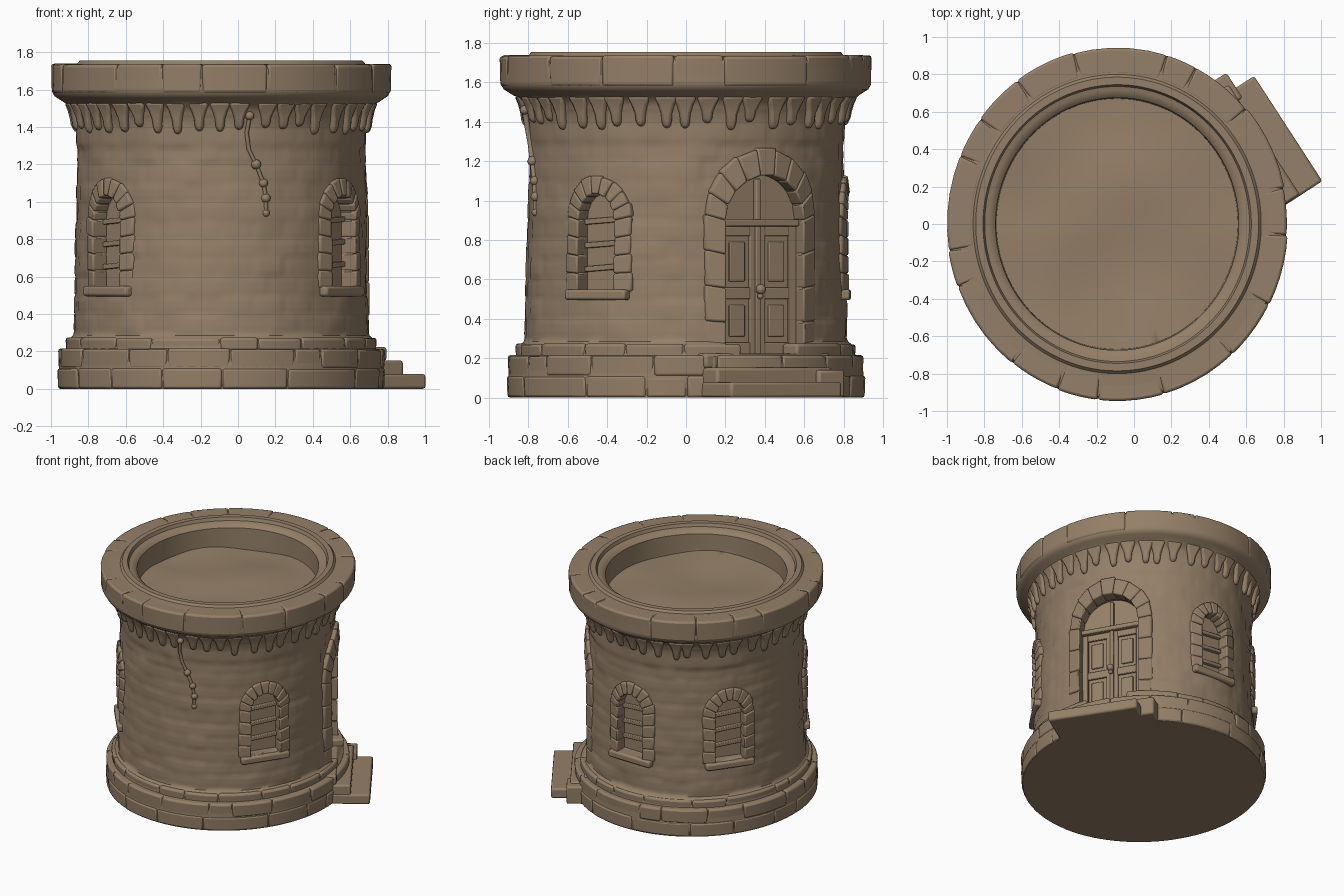
import bpy, bmesh, random
from math import sin, cos, pi, radians, sqrt, floor
from mathutils import Vector, Matrix, noise

random.seed(4)
cube = bpy.data.objects.get("Cube")
if cube:
    bpy.data.objects.remove(cube)

CX, SQUASH, WALL = -0.09, 0.963, 0.81
DOOR, WINDOWS = 30, (-34, 89, 144, 219)

stone = bpy.data.materials.new("weathered_stone")
stone.use_nodes = True
stone.diffuse_color = (0.30, 0.215, 0.138, 1)
stone.node_tree.nodes["Principled BSDF"].inputs["Base Color"].default_value = stone.diffuse_color
stone.node_tree.nodes["Principled BSDF"].inputs["Roughness"].default_value = 0.9


def polar(r, a, z):
    return Vector((CX + r * cos(a) * SQUASH, r * sin(a), z))


def finish(bm, name, bevel=0.0, angle=35):
    bmesh.ops.recalc_face_normals(bm, faces=bm.faces)
    me = bpy.data.meshes.new(name)
    bm.to_mesh(me)
    bm.free()
    me.materials.append(stone)
    ob = bpy.data.objects.new(name, me)
    bpy.context.collection.objects.link(ob)
    bpy.ops.object.select_all(action='DESELECT')
    ob.select_set(True)
    bpy.context.view_layer.objects.active = ob
    bpy.ops.object.shade_smooth_by_angle(angle=radians(angle))
    if bevel:
        mod = ob.modifiers.new("worn_edges", 'BEVEL')
        mod.width, mod.segments, mod.limit_method = bevel, 2, 'ANGLE'
    return ob


def sweep(bm, rings, cap=True):
    """Bridge rings of points into one closed solid."""
    rows = [[bm.verts.new(p) for p in ring] for ring in rings]
    n = len(rows[0])
    for lo, hi in zip(rows, rows[1:]):
        for i in range(n):
            bm.faces.new((lo[i], lo[(i + 1) % n], hi[(i + 1) % n], hi[i]))
    if cap:
        bm.faces.new(rows[0])
        bm.faces.new(rows[-1])


def box(bm, frame, x0, x1, y0, y1, z0, z1):
    sweep(bm, [[frame @ Vector(p) for p in
                ((x0, y0, z), (x1, y0, z), (x1, y1, z), (x0, y1, z))] for z in (z0, z1)])


def wall_frame(deg):
    a = radians(deg)
    return Matrix.Translation(polar(WALL, a, 0)) @ Matrix.Rotation(a, 4, 'Z')


def arch(hw, z0, spring, top, jamb=4, bend=9):
    """Points up one jamb, round the arch and down the other jamb."""
    side = [(hw, z0 + (spring - z0) * i / jamb) for i in range(jamb)]
    arc = [(hw * cos(pi * i / bend), spring + (top - spring) * sin(pi * i / bend)) for i in range(bend + 1)]
    return side + arc + [(-y, z) for y, z in reversed(side)]


# Tower body: turned profile with masonry relief
def relief(a, z):
    course = floor(z / 0.1)
    u = a / (2 * pi) * 28 + 0.5 * (course % 2)
    brick, fu, fz = floor(u) % 28, u % 1, z / 0.1 % 1
    joint = min(fu * 0.18, (1 - fu) * 0.18, fz * 0.1, (1 - fz) * 0.1)
    r = noise.noise(Vector((brick * 1.73, course * 3.19, 0.5))) * 0.006
    return r + noise.noise(polar(1, a, z) * 5) * 0.007 - (0.003 if joint < 0.012 else 0)


profile = [(0.0, 0.0), (0.895, 0.0), (0.902, 0.1), (0.895, 0.205), (0.86, 0.215), (0.853, 0.262),
           (0.823, 0.285), (0.815, 0.5), (0.805, 0.9), (0.797, 1.28), (0.805, 1.3), (0.808, 1.38),
           (0.815, 1.44), (0.835, 1.49), (0.862, 1.525), (0.925, 1.565), (0.94, 1.59), (0.94, 1.71),
           (0.925, 1.73), (0.8, 1.738), (0.785, 1.755), (0.745, 1.755), (0.735, 1.73), (0.695, 1.72),
           (0.675, 1.7), (0.67, 1.55), (0.0, 1.55)]
dense = []
for (r0, z0), (r1, z1) in zip(profile, profile[1:]):
    flat = r1 == 0 or r0 == 0
    steps = max(1, round(sqrt((r1 - r0) ** 2 + (z1 - z0) ** 2) / (0.07 if flat else 0.02)))
    dense += [(r0 + (r1 - r0) * i / steps, z0 + (z1 - z0) * i / steps) for i in range(steps)]
dense.append(profile[-1])
SEGS = 224
bm = bmesh.new()
rings = []
for r, z in dense:
    ring = []
    for i in range(SEGS):
        a = 2 * pi * i / SEGS
        rr = r + (relief(a, z) if 0.3 < z < 1.53 and r > 0.7 else 0)
        p = polar(rr, a, z)
        if z > 1.5 and r < 0.6705:
            p.z += 0.035 * noise.noise(Vector((p.x * 2, p.y * 2, 3)))
        ring.append(p)
    rings.append(ring)
sweep(bm, rings, cap=False)
bmesh.ops.remove_doubles(bm, verts=bm.verts, dist=0.0005)
body = finish(bm, "tower_body", angle=40)

# Recesses for the door and windows
bm = bmesh.new()
openings = [(DOOR, 0.228, 0.222, 0.9, 1.135, 0.10)] + [(w, 0.112, 0.55, 0.9, 1.04, 0.08) for w in WINDOWS]
for deg, hw, z0, spring, top, depth in openings:
    f = wall_frame(deg)
    sweep(bm, [[f @ Vector((x, y, z)) for y, z in arch(hw, z0, spring, top, bend=16)] for x in (-depth, 0.15)])
cutter = finish(bm, "recess_cutter")
cutter.hide_render = True
mod = body.modifiers.new("recesses", 'BOOLEAN')
mod.operation, mod.solver, mod.object = 'DIFFERENCE', 'EXACT', cutter
graph = bpy.context.evaluated_depsgraph_get()
cut_mesh = bpy.data.meshes.new_from_object(body.evaluated_get(graph))
body.modifiers.clear()
body.data = cut_mesh
bpy.data.objects.remove(cutter)


# Curved courses of worn stones, standing slightly proud of the body
def stone_ring(name, courses, skip=None):
    bm = bmesh.new()
    for r0, r1, z0, z1, count in courses:
        start = random.random()
        cuts = [2 * pi * (i + start + random.uniform(-0.28, 0.28)) / count for i in range(count)]
        cuts.append(cuts[0] + 2 * pi)
        for a0, a1 in zip(cuts, cuts[1:]):
            mid = (a0 + a1) / 2
            if skip and abs((mid - radians(skip) + pi) % (2 * pi) - pi) < 0.36:
                continue
            out, up = r1 + random.uniform(-0.004, 0.004), z1 + random.uniform(-0.003, 0.003)
            sweep(bm, [[polar(r0, a, z0), polar(out - 0.004, a, z0), polar(out, a, up), polar(r0, a, up)]
                       for a in [a0 + 0.001 + (a1 - a0 - 0.002) * k / 5 for k in range(6)]])
    return finish(bm, name, 0.014)


stone_ring("base_stones", [(0.8, 0.908, 0.0, 0.11, 16), (0.8, 0.906, 0.108, 0.214, 18)])
stone_ring("plinth_stones", [(0.75, 0.864, 0.2, 0.272, 18)], skip=DOOR)
stone_ring("crown_stones", [(0.8, 0.946, 1.58, 1.736, 17)])

# Hanging corbels beneath the crown
bm = bmesh.new()
COUNT = 44
for i in range(COUNT):
    a = 2 * pi * (i + random.uniform(-0.18, 0.18)) / COUNT
    drop = random.uniform(0.75, 1.15)
    sweep(bm, [[polar(0.77, a - w, z), polar(r, a - w, z), polar(r, a + w, z), polar(0.77, a + w, z)]
               for z, w, r in ((1.53, 0.07, 0.872), (1.49, 0.052, 0.854), (1.49 - 0.045 * drop, 0.034, 0.842),
                               (1.49 - 0.085 * drop, 0.03, 0.836), (1.49 - 0.115 * drop, 0.02, 0.822))])
finish(bm, "corbels", 0.014, 60)


# Rough stone surrounds that follow the curve of the wall
def surround(name, deg, inner, outer, proud):
    f = wall_frame(deg)
    bm = bmesh.new()

    def on_wall(d, y, z):
        return f @ Vector((sqrt(WALL ** 2 - y * y) - WALL + d, y, z))
    pairs = list(zip(inner, outer))
    for (i0, o0), (i1, o1) in zip(pairs, pairs[1:]):
        d, k = proud + random.uniform(-0.004, 0.004), random.uniform(-0.05, 0.08)
        rings = []
        for i, o in ((i0, o0), (i1, o1)):
            y, z = o[0] + (o[0] - i[0]) * k, o[1] + (o[1] - i[1]) * k
            rings.append([on_wall(-0.08, *i), on_wall(d, *i), on_wall(d - 0.012, y, z), on_wall(-0.08, y, z)])
        sweep(bm, rings)
    finish(bm, name, 0.01)


surround("door_surround", DOOR, arch(0.226, 0.21, 0.9, 1.13), arch(0.318, 0.21, 0.93, 1.262), 0.026)

for n, deg in enumerate(WINDOWS, 1):
    f = wall_frame(deg)
    surround(f"window_surround_{n}", deg, arch(0.11, 0.54, 0.9, 1.035), arch(0.195, 0.54, 0.92, 1.125), 0.022)
    bm = bmesh.new()
    box(bm, f, -0.09, 0.026, -0.185, 0.185, 0.495, 0.55)
    finish(bm, f"window_sill_{n}", 0.014)
    bm = bmesh.new()
    for z in (0.66, 0.78, 0.9):
        tilt = f @ Matrix.Translation((-0.06, 0, z)) @ Matrix.Rotation(radians(4), 4, 'X')
        box(bm, tilt, -0.03, 0.006, -0.112, 0.112, -0.014, 0.014)
    finish(bm, f"window_slats_{n}", 0.005)

# Panelled double door with transom and fanlight bar
f = wall_frame(DOOR)
bm = bmesh.new()
for s in (-1, 1):
    for y0, y1 in ((0.012, 0.045), (0.185, 0.228)):
        box(bm, f, -0.11, -0.082, *sorted((s * y0, s * y1)), 0.22, 0.87)
    for z0, z1 in ((0.22, 0.28), (0.5, 0.56), (0.82, 0.87)):
        box(bm, f, -0.11, -0.084, *sorted((s * 0.04, s * 0.19)), z0, z1)
    for z0, z1 in ((0.31, 0.47), (0.59, 0.79)):
        box(bm, f, -0.11, -0.088, *sorted((s * 0.07, s * 0.16)), z0, z1)
finish(bm, "door_leaves", 0.005)
bm = bmesh.new()
box(bm, f, -0.11, -0.072, -0.014, 0.014, 0.22, 1.11)
box(bm, f, -0.11, -0.055, -0.228, 0.228, 0.87, 0.905)
finish(bm, "door_transom", 0.006)
bm = bmesh.new()
bmesh.ops.create_uvsphere(bm, u_segments=16, v_segments=10, radius=0.026,
                          matrix=f @ Matrix.Translation((-0.05, 0, 0.55)))
bmesh.ops.create_uvsphere(bm, u_segments=12, v_segments=8, radius=0.016,
                          matrix=f @ Matrix.Translation((-0.055, 0, 0.515)))
finish(bm, "door_knob", angle=80)

# Entrance steps
f = Matrix.Translation((CX, 0, 0)) @ Matrix.Rotation(radians(33), 4, 'Z')
bm = bmesh.new()
for x1, y0, y1, z0, z1 in ((1.045, -0.405, 0.265, 0, 0.08), (0.905, -0.40, 0.3, 0, 0.152),
                           (0.80, -0.40, 0.355, 0.15, 0.225)):
    box(bm, f, 0.6, x1, y0, y1, z0, z1)
box(bm, f, 0.7, 0.93, 0.2, 0.36, 0.0, 0.14)
finish(bm, "entrance_steps", 0.014)

# Creeping root on the wall with small knots
path = [(-79, 1.46), (-80, 1.37), (-79, 1.28), (-76, 1.2), (-73, 1.1), (-72, 1.02), (-72, 0.94)]
pts = [polar(0.803 + max(0, z - 1.3) * 0.2, radians(a), z) for a, z in path]
bm = bmesh.new()
sweep(bm, [[p + Vector((0.011 * cos(t * pi / 4), 0.014 * sin(t * pi / 4), 0)) for t in range(8)] for p in pts])
for p in pts[3:] + pts[:1]:
    bmesh.ops.create_icosphere(bm, subdivisions=2, radius=random.uniform(0.018, 0.027),
                               matrix=Matrix.Translation(p))
finish(bm, "creeping_root", angle=70)
